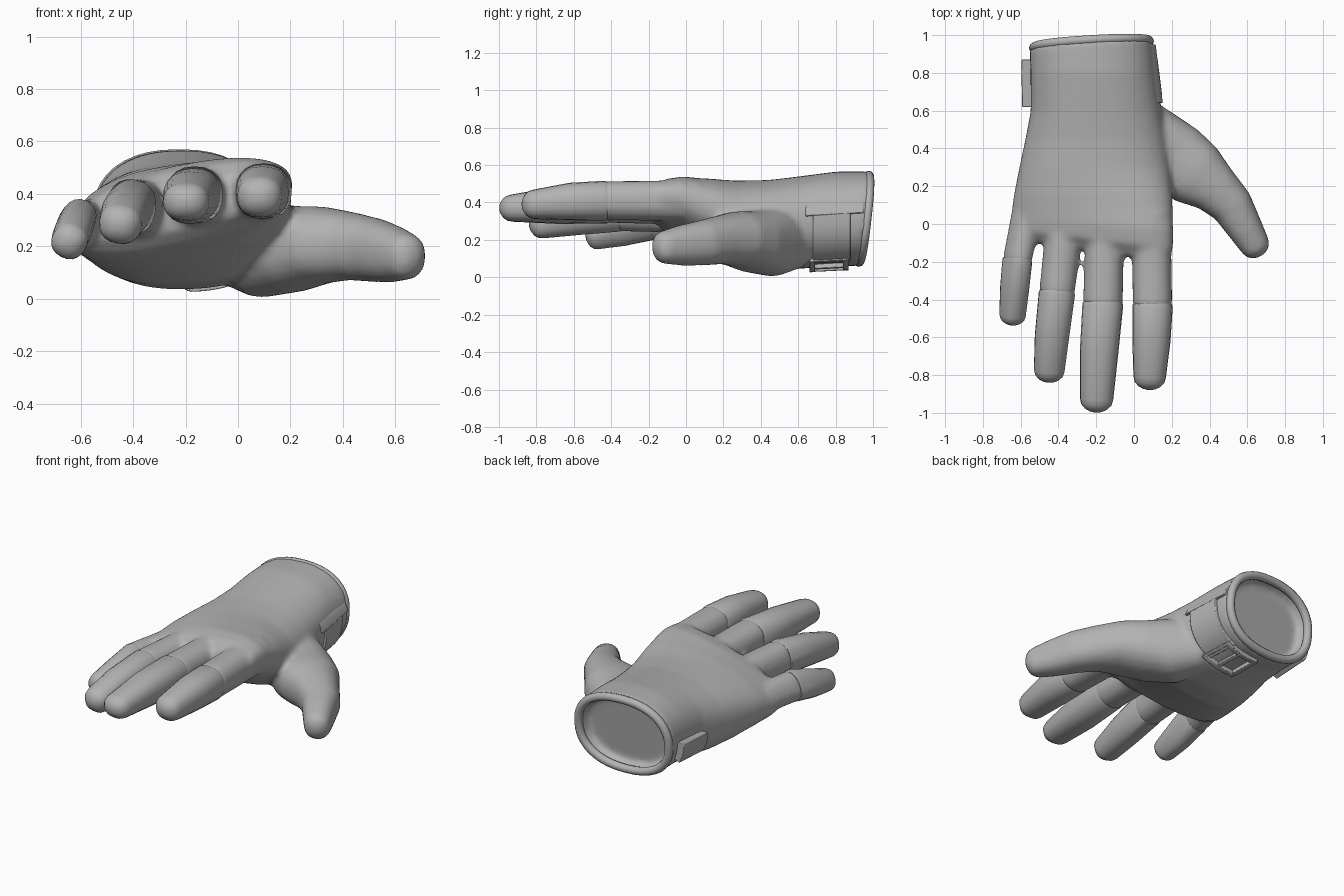
import bpy, bmesh, math
from mathutils import Vector

if "Cube" in bpy.data.objects:
    bpy.data.objects.remove(bpy.data.objects["Cube"])

grey = bpy.data.materials.new("glove grey")
grey.diffuse_color = (0.45, 0.45, 0.45, 1)
grey.use_nodes = True
grey.node_tree.nodes["Principled BSDF"].inputs["Base Color"].default_value = grey.diffuse_color
UP = Vector((0, 0, 1))


def loft(name, rings, closed=False, angle=40):
    """Skin a list of equal-length rings; cap the ends unless closed."""
    bm = bmesh.new()
    rows = [[bm.verts.new(p) for p in ring] for ring in rings]
    n = len(rows[0])
    pairs = list(zip(rows, rows[1:])) + ([(rows[-1], rows[0])] if closed else [])
    for a, b in pairs:
        for i in range(n):
            j = (i + 1) % n
            bm.faces.new((a[i], a[j], b[j], b[i]))
    if not closed:
        bm.faces.new(rows[0])
        bm.faces.new(rows[-1])
    bmesh.ops.recalc_face_normals(bm, faces=bm.faces)
    me = bpy.data.meshes.new(name)
    bm.to_mesh(me)
    bm.free()
    me.materials.append(grey)
    ob = bpy.data.objects.new(name, me)
    bpy.context.collection.objects.link(ob)
    smooth(ob, angle)
    return ob


def select(obs):
    bpy.ops.object.select_all(action='DESELECT')
    for ob in obs:
        ob.select_set(True)
    bpy.context.view_layer.objects.active = obs[0]


def smooth(ob, angle=40):
    select([ob])
    bpy.ops.object.shade_smooth_by_angle(angle=math.radians(angle))


def oval(a, n=2.3):
    """Point on a slightly squared unit circle."""
    c, s = math.cos(a), math.sin(a)
    return (math.copysign(abs(c) ** (2 / n), c), math.copysign(abs(s) ** (2 / n), s))


def tube(name, stations, roll=0, sides=20):
    """Finger-like tube through (x, y, z, half width, half height) with a round tip."""
    pts = [Vector(s[:3]) for s in stations]
    radii = [s[3:] for s in stations]
    end, (w, h) = pts[-1], radii[-1]
    d = (pts[-1] - pts[-2]).normalized()
    for t in (25, 48, 68, 82):
        t = math.radians(t)
        pts.append(end + d * w * 0.8 * math.sin(t))
        radii.append((w * math.cos(t), h * math.cos(t)))
    cr, sr = math.cos(math.radians(roll)), math.sin(math.radians(roll))
    rings = []
    for i, p in enumerate(pts):
        tan = (pts[min(i + 1, len(pts) - 1)] - pts[max(i - 1, 0)]).normalized()
        side = tan.cross(UP).normalized()
        up = side.cross(tan)
        side, up = side * cr - up * sr, up * cr + side * sr
        ring = []
        for k in range(sides):
            u, v = oval(2 * math.pi * k / sides)
            ring.append(p + side * u * radii[i][0] + up * v * radii[i][1])
        rings.append(ring)
    return loft(name, rings)


def section(s, a, off=0.0, scale=1.0):
    """Point on a hand cross-section: y, cx, cz, rx, rz, slope, y skew by x, y skew by z."""
    y, cx, cz, rx, rz, slope, ys, zs = s
    u, v = oval(a)
    dx = u * (rx * scale + off)
    return Vector((cx + dx, y + ys * u + zs * v, cz + slope * dx + v * (rz * scale + off)))


# Hand body cross-sections, wrist to knuckles
RIM = (0.95, -0.225, 0.313, 0.328, 0.254, 0, 0.018, 0.026)
BODY = [
    RIM,
    (0.80, -0.215, 0.313, 0.333, 0.252, 0, 0, 0),
    (0.60, -0.20, 0.292, 0.347, 0.247, 0, 0, 0),
    (0.45, -0.20, 0.278, 0.375, 0.243, 0.02, 0, 0),
    (0.30, -0.207, 0.285, 0.400, 0.230, 0.05, 0, 0),
    (0.15, -0.217, 0.315, 0.420, 0.200, 0.13, 0, 0),
    (0.00, -0.222, 0.342, 0.430, 0.168, 0.21, -0.03, 0),
    (-0.08, -0.222, 0.348, 0.430, 0.145, 0.21, -0.05, 0),
    (-0.14, -0.22, 0.352, 0.400, 0.085, 0.21, -0.06, 0),
]
ANG = [2 * math.pi * k / 40 for k in range(40)]
deep = (0.89,) + RIM[1:]
rings = [[section(deep, a, scale=0.84) for a in ANG], [section(RIM, a, scale=0.88) for a in ANG]]
rings += [[section(s, a) for a in ANG] for s in BODY]
parts = [loft("glove_hand", rings)]

# Thumb with its fleshy base
parts.append(tube("thumb", [
    (-0.02, 0.60, 0.20, 0.12, 0.15), (0.09, 0.46, 0.187, 0.175, 0.184),
    (0.215, 0.355, 0.19, 0.19, 0.165), (0.325, 0.265, 0.205, 0.18, 0.147),
    (0.43, 0.185, 0.20, 0.135, 0.130), (0.52, 0.095, 0.185, 0.114, 0.122),
    (0.592, -0.03, 0.17, 0.094, 0.108), (0.642, -0.115, 0.16, 0.080, 0.090)]))

# Fingers: roll angle, then root, seam, middle, end
FINGERS = {
    "index": (0, [(0.09, 0.06, 0.41, 0.105, 0.11), (0.098, -0.43, 0.41, 0.105, 0.104),
                  (0.092, -0.62, 0.405, 0.101, 0.10), (0.083, -0.81, 0.39, 0.086, 0.079)]),
    "middle": (0, [(-0.15, 0.06, 0.39, 0.10, 0.11), (-0.165, -0.42, 0.397, 0.106, 0.106),
                   (-0.185, -0.68, 0.385, 0.102, 0.10), (-0.198, -0.928, 0.37, 0.088, 0.073)]),
    "ring": (-10, [(-0.36, 0.06, 0.345, 0.10, 0.11), (-0.408, -0.36, 0.35, 0.093, 0.104),
                   (-0.435, -0.60, 0.32, 0.090, 0.096), (-0.449, -0.775, 0.285, 0.081, 0.077)]),
    "little": (-28, [(-0.57, 0.04, 0.285, 0.075, 0.09), (-0.618, -0.19, 0.29, 0.068, 0.094),
                     (-0.633, -0.35, 0.25, 0.070, 0.086), (-0.643, -0.483, 0.22, 0.067, 0.070)]),
}
for name, (roll, st) in FINGERS.items():
    parts.append(tube(name + "_base", [st[0], st[1], tuple(
        a * 0.75 + b * 0.25 for a, b in zip(st[1], st[2]))[:3] + (0.05, 0.06)], roll))
    # Outer finger piece, starting with a small step at the seam
    x, y, z, w, h = st[1]
    tube(name + "_fingertip", [(x, y + 0.01, z, w * 0.96, h * 0.96),
                               (x, y - 0.005, z, w * 1.02, h * 1.02)] + st[2:], roll)

# Fuse the hand, thumb and finger bases into one skin
select(parts)
bpy.ops.object.join()
hand = bpy.context.view_layer.objects.active
rm = hand.modifiers.new("fuse", 'REMESH')
rm.mode = 'VOXEL'
rm.voxel_size = 0.016
sm = hand.modifiers.new("soften", 'SMOOTH')
sm.factor = 0.5
sm.iterations = 8
for m in ("fuse", "soften"):
    bpy.ops.object.modifier_apply(modifier=m)
if not hand.data.materials:
    hand.data.materials.append(grey)
smooth(hand, 60)

# Rolled rim, flush with the outside of the wrist opening
roll_rings = []
for a in ANG:
    ring = []
    for k in range(10):
        t = 2 * math.pi * k / 10
        p = section(RIM, a, off=-0.022 + 0.025 * math.cos(t))
        ring.append(p + Vector((0, 0.025 * math.sin(t), 0)))
    roll_rings.append(ring)
loft("cuff_rim", roll_rings, closed=True)


def wrist_section(y):
    for s, t in zip(BODY, BODY[1:]):
        if t[0] <= y <= s[0]:
            f = (s[0] - y) / (s[0] - t[0])
            return (y,) + tuple(a + (b - a) * f for a, b in zip(s[1:6], t[1:6])) + (0, 0)


def wrist_patch(name, a0, a1, y0, y1, lo, hi, steps=10, hi_end=None):
    """Plate bent round the wrist between two angles in degrees, optionally tapering."""
    hi_end = hi if hi_end is None else hi_end
    rings = []
    for i in range(steps + 1):
        a = math.radians(a0 + (a1 - a0) * i / steps)
        top = hi + (hi_end - hi) * i / steps
        rings.append([section(wrist_section(y), a, off=o)
                      for y, o in ((y0, lo), (y1, lo), (y1, top), (y0, top))])
    ob = loft(name, rings)
    b = ob.modifiers.new("soft edge", 'BEVEL')
    b.width = 0.004
    b.segments = 2
    return ob


# Upper cuff edge fading into the wrist above the strap, then strap and left tab
wrist_patch("cuff_flap", 5, 26, 0.64, 0.95, -0.03, 0.014, 10, -0.012)
wrist_patch("strap", 5, -58, 0.68, 0.88, -0.01, 0.014, 16)
wrist_patch("strap_tab", 180, 203, 0.62, 0.87, -0.01, 0.046, 10, 0.036)

# Buckle frame with a middle bar
for side, (y0, y1) in {"front": (0.66, 0.69), "back": (0.84, 0.87)}.items():
    wrist_patch("buckle_" + side, -50, -88, y0, y1, -0.005, 0.024)
for i, a in enumerate((-50, -68, -85)):
    wrist_patch("buckle_bar_%d" % (i + 1), a, a - 4, 0.665, 0.865, -0.005, 0.022, 3)
